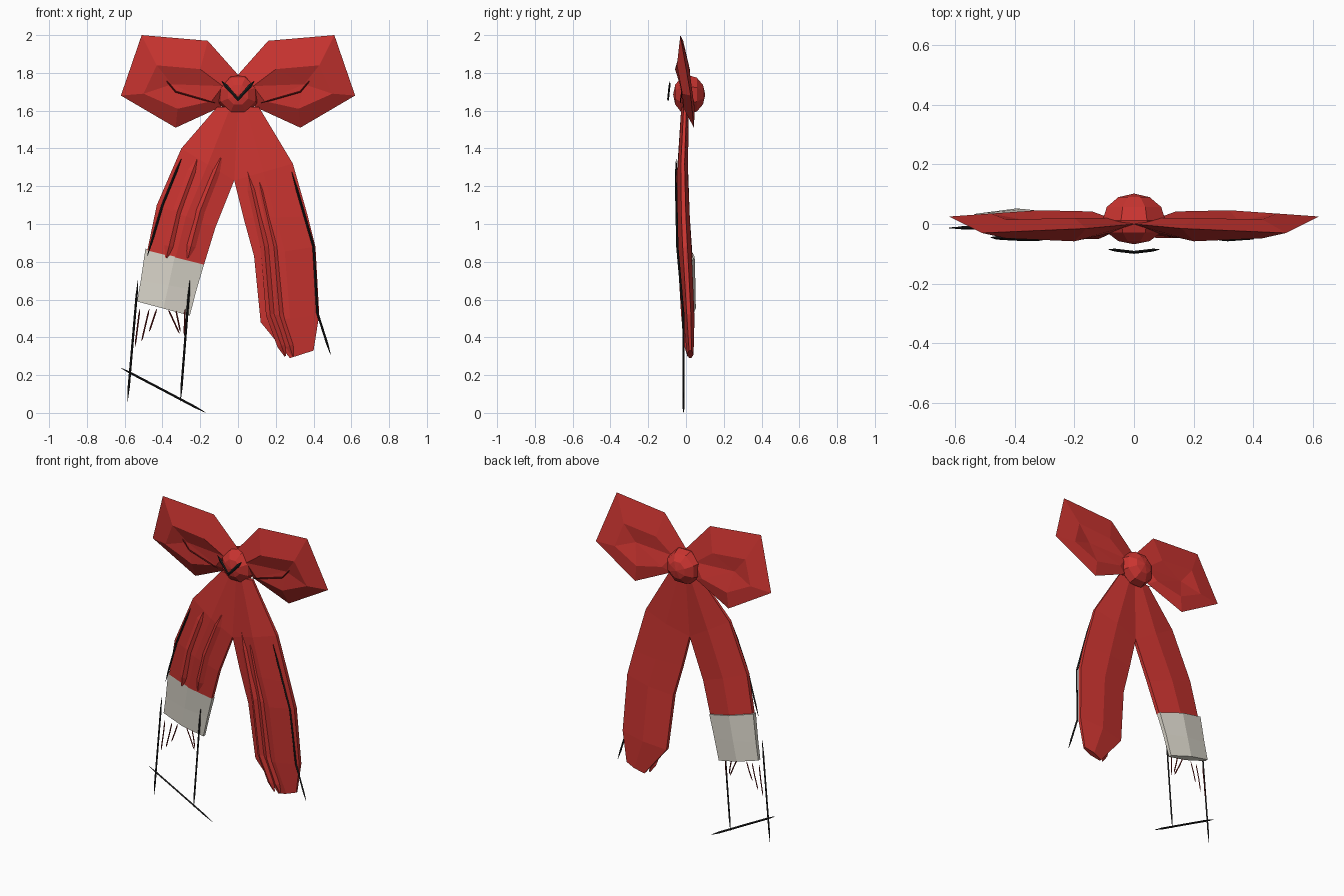
import bpy, bmesh, math
from mathutils import Vector, Matrix

if "Cube" in bpy.data.objects:
    bpy.data.objects.remove(bpy.data.objects["Cube"])


def material(name, rgb):
    m = bpy.data.materials.new(name)
    m.diffuse_color = (*rgb, 1)
    m.use_nodes = True
    m.node_tree.nodes["Principled BSDF"].inputs["Base Color"].default_value = m.diffuse_color
    return m


RED = material("red", (0.60, 0.035, 0.03))
WHITE = material("off_white", (0.72, 0.69, 0.61))
BLACK = material("black", (0.012, 0.012, 0.012))
MAROON = material("maroon", (0.2, 0.012, 0.012))


def finish(bm, name, mat):
    bmesh.ops.recalc_face_normals(bm, faces=bm.faces)
    me = bpy.data.meshes.new(name)
    bm.to_mesh(me)
    bm.free()
    me.materials.append(mat)
    ob = bpy.data.objects.new(name, me)
    bpy.context.collection.objects.link(ob)
    return ob


def bridge(bm, a, b):
    n = len(a)
    for i in range(n):
        j = (i + 1) % n
        bm.faces.new((a[i], a[j], b[j], b[i]))


def loft(name, rings, mat):
    bm = bmesh.new()
    vs = [[bm.verts.new(p) for p in r] for r in rings]
    for a, b in zip(vs, vs[1:]):
        bridge(bm, a, b)
    bm.faces.new(vs[0])
    bm.faces.new(vs[-1])
    return finish(bm, name, mat)


def stroke(name, pts, mat, w=0.006, d=None):
    """Thin diamond-section strip along a path, tapered at both ends."""
    d = d or w
    pts = [Vector(p) for p in pts]
    pts = [pts[0]] + [pts[0].lerp(pts[1], 0.25)] + pts[1:-1] + [pts[-1].lerp(pts[-2], 0.25)] + [pts[-1]]
    rings = []
    for i, p in enumerate(pts):
        t = pts[min(i + 1, len(pts) - 1)] - pts[max(i - 1, 0)]
        side = Vector((t.z, 0, -t.x)).normalized()
        k = 0.2 if i in (0, len(pts) - 1) else 1
        rings.append([p + side * w * k, p + Vector((0, -d * k, 0)),
                      p - side * w * k, p + Vector((0, d * k, 0))])
    return loft(name, rings, mat)


def tail(name, sections, mat):
    """Sections: outer x, z, inner x, z, front y, back y."""
    rings = []
    for xo, zo, xi, zi, yf, yb in sections:
        ym, e = (yf + yb) / 2, (yb - yf) * 0.18
        xm, zm = (xo + xi) / 2, (zo + zi) / 2
        rings.append([(xo, ym - e, zo), (xm, yf, zm), (xi, ym - e, zi),
                      (xi, ym + e, zi), (xm, yb, zm), (xo, ym + e, zo)])
    return loft(name, rings, mat)


# Bow loops: outline, raised rim and sunken middle on both faces
outline = [(0, 0, 1.79), (0.16, -0.015, 1.97), (0.51, -0.03, 2.0),
           (0.62, 0.025, 1.68), (0.33, 0.042, 1.51), (0.09, 0.02, 1.62)]
front = [(0.08, -0.03, 1.73), (0.2, -0.058, 1.82), (0.43, -0.048, 1.84),
         (0.5, -0.02, 1.69), (0.32, -0.012, 1.61), (0.14, -0.02, 1.65)]
back = [(0.08, 0.02, 1.73), (0.2, 0.02, 1.82), (0.43, 0.015, 1.84),
        (0.48, 0.035, 1.69), (0.32, 0.046, 1.61), (0.14, 0.042, 1.65)]
for s, label in ((-1, "left"), (1, "right")):
    bm = bmesh.new()
    rim, f, b = ([bm.verts.new((s * x, y, z)) for x, y, z in r] for r in (outline, front, back))
    for ring, y in ((f, -0.012), (b, 0.01)):
        bridge(bm, rim, ring)
        c = bm.verts.new((s * 0.35, y, 1.74))
        for i in range(6):
            bm.faces.new((ring[i], ring[(i + 1) % 6], c))
    finish(bm, label + "_loop", RED)
    # Crease running from loop to knot
    stroke(label + "_loop_crease", [(s * 0.38, -0.02, 1.76), (s * 0.33, -0.022, 1.70),
                                    (s * 0.12, -0.03, 1.64)], MAROON, 0.004)

# Knot: eight-sided ball, flatter at the front
bm = bmesh.new()
bmesh.ops.create_uvsphere(bm, u_segments=8, v_segments=6, radius=1)
spin = Matrix.Rotation(math.radians(90), 4, 'X') @ Matrix.Rotation(math.pi / 8, 4, 'Z')
bmesh.ops.transform(bm, matrix=spin, verts=bm.verts)
for v in bm.verts:
    v.co = (v.co.x * 0.114, 0.012 + v.co.y * (0.09 if v.co.y > 0 else 0.08), 1.685 + v.co.z * 0.112)
finish(bm, "knot", RED)
stroke("knot_mark", [(-0.085, -0.085, 1.755), (0, -0.095, 1.66), (0.085, -0.085, 1.755)], BLACK, 0.01, 0.005)

# Hanging tails
tail("left_tail", [(-0.11, 1.62, 0.03, 1.62, -0.025, 0.015),
                   (-0.30, 1.40, -0.02, 1.23, -0.045, 0.01),
                   (-0.43, 1.10, -0.12, 0.98, -0.045, 0.02),
                   (-0.48, 0.86, -0.18, 0.785, -0.03, 0.035)], RED)
tail("left_tail_band", [(-0.49, 0.87, -0.18, 0.785, -0.03, 0.046),
                        (-0.515, 0.70, -0.22, 0.65, -0.015, 0.05),
                        (-0.535, 0.59, -0.255, 0.515, -0.005, 0.052)], WHITE)
tail("right_tail", [(0.11, 1.62, -0.03, 1.62, -0.025, 0.015),
                    (0.29, 1.32, -0.02, 1.23, -0.045, 0.01),
                    (0.37, 1.04, 0.03, 1.03, -0.045, 0.02),
                    (0.41, 0.88, 0.085, 0.83, -0.04, 0.03),
                    (0.43, 0.52, 0.12, 0.48, -0.015, 0.045),
                    (0.40, 0.33, 0.275, 0.29, 0.005, 0.04)], RED)

# Raised folds on the tails
for i, (a, b, c) in enumerate(((-0.215, -0.32, -0.38), (-0.09, -0.2, -0.265))):
    stroke(f"left_fold_{i}", [(a, -0.035, 1.35), (b, -0.038, 1.07), (c, -0.025, 0.82)], RED, 0.025, 0.014)
for i, (x, e) in enumerate(((0.05, 0.25), (0.1, 0.29))):
    stroke(f"right_fold_{i}", [(x, -0.032, 1.28), (x + 0.09, -0.033, 0.88),
                               (x + 0.12, -0.012, 0.52), (e, 0.01, 0.30)], RED, 0.022, 0.014)

# Dark edge strokes
stroke("left_edge_line", [(-0.30, -0.052, 1.345), (-0.40, -0.05, 1.10), (-0.48, -0.045, 0.83)], BLACK)
stroke("right_edge_line", [(0.285, -0.054, 1.275), (0.40, -0.046, 0.88),
                           (0.42, -0.015, 0.53), (0.49, -0.012, 0.31)], BLACK)

# Loose frame lines below the band
for i, (x, dx) in enumerate(((-0.53, -0.055), (-0.255, -0.05))):
    stroke(f"hanging_line_{i}", [(x, -0.013, 0.70), (x + dx * 0.5, -0.013, 0.38), (x + dx, -0.013, 0.06)], BLACK)
stroke("cross_line", [(-0.62, -0.013, 0.238), (-0.395, -0.013, 0.12), (-0.172, -0.013, 0.002)], BLACK)

# Frayed threads
for i, (x, x2, z2) in enumerate(((-0.52, -0.545, 0.35), (-0.47, -0.51, 0.38), (-0.43, -0.47, 0.43),
                                 (-0.37, -0.31, 0.42), (-0.33, -0.305, 0.43), (-0.28, -0.285, 0.41))):
    stroke(f"thread_{i}", [(x, 0.005, 0.55), ((x + x2) / 2, 0.005, (0.55 + z2) / 2), (x2, 0.0, z2)], MAROON, 0.004)
